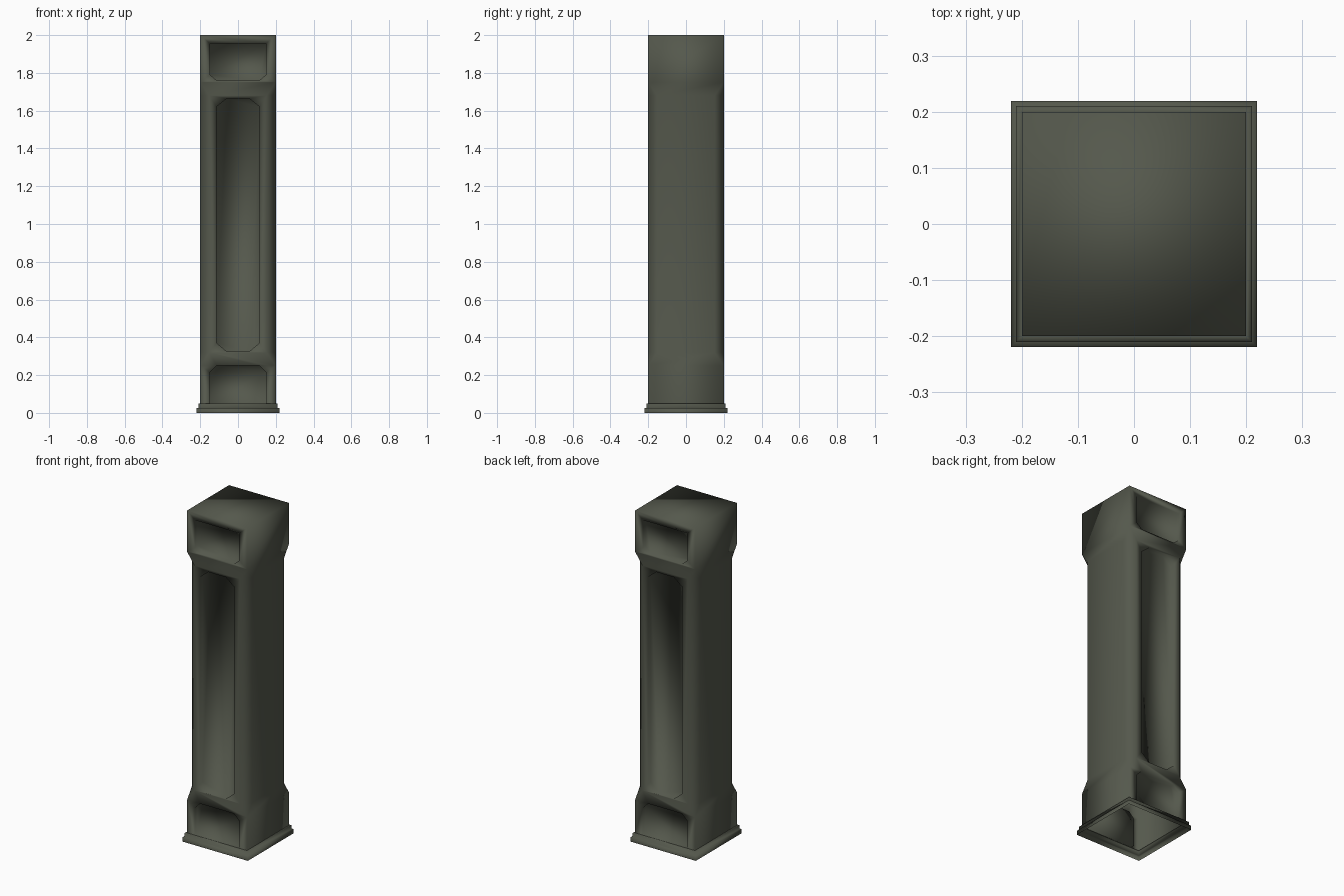
import bpy, bmesh

if "Cube" in bpy.data.objects:
    bpy.data.objects.remove(bpy.data.objects["Cube"])

stone = bpy.data.materials.new("dark olive stone")
stone.diffuse_color = (0.09, 0.098, 0.073, 1)
stone.use_nodes = True
stone.node_tree.nodes["Principled BSDF"].inputs["Base Color"].default_value = stone.diffuse_color


def make_object(name, bm):
    bmesh.ops.remove_doubles(bm, verts=bm.verts, dist=1e-5)
    bmesh.ops.recalc_face_normals(bm, faces=bm.faces)
    mesh = bpy.data.meshes.new(name)
    bm.to_mesh(mesh)
    bm.free()
    mesh.materials.append(stone)
    ob = bpy.data.objects.new(name, mesh)
    bpy.context.collection.objects.link(ob)
    return ob


def loft(bm, rings):
    """Join closed rings of points with quads; return the vertex rings."""
    vs = [[bm.verts.new(p) for p in r] for r in rings]
    n = len(vs[0])
    for a, b in zip(vs, vs[1:]):
        for i in range(n):
            j = (i + 1) % n
            bm.faces.new((a[i], a[j], b[j], b[i]))
    return vs


def octagon(r, c, z):
    """Square of half width r with corners cut by c."""
    k = r - c
    return [(r, -k, z), (r, k, z), (k, r, z), (-k, r, z),
            (-r, k, z), (-r, -k, z), (-k, -r, z), (k, -r, z)]


# Pillar body: square end blocks, shaft with chamfered corners
C = 0.048
bm = bmesh.new()
vs = loft(bm, [octagon(0.2, c, z) for c, z in
               ((0, 0), (0, 0.25), (C, 0.32), (C, 1.68), (0, 1.75), (0, 2))])
bm.faces.new(vs[0])
bm.faces.new(vs[-1])
bmesh.ops.dissolve_degenerate(bm, dist=1e-5, edges=bm.edges)
body = make_object("pillar_body", bm)


# Outline of a recessed panel: half width, z range, corner cuts
def panel(w, z0, z1, cx, cz, low, high):
    bottom = ([(-w, z0 + cz), (-w + cx, z0), (w - cx, z0), (w, z0 + cz)]
              if low else [(-w, z0), (w, z0)])
    top = ([(w, z1 - cz), (w - cx, z1), (-w + cx, z1), (-w, z1 - cz)]
           if high else [(w, z1), (-w, z1)])
    return bottom + top


# Recessed panels on front and back
DEPTH = 0.025
bm = bmesh.new()
for s in (-1, 1):
    for outline in (panel(0.148, 1.76, 1.955, 0.035, 0.03, True, False),
                    panel(0.114, 0.325, 1.665, 0.055, 0.045, True, True),
                    panel(0.148, 0.05, 0.25, 0.035, 0.035, False, True)):
        ends = loft(bm, [[(x, s * y, z) for x, z in outline]
                         for y in (0.3, 0.2 - DEPTH)])
        bm.faces.new(ends[0])
        bm.faces.new(ends[1])
cutter = make_object("panel_cutter", bm)
cutter.hide_render = True

mod = body.modifiers.new("panels", "BOOLEAN")
mod.operation = "DIFFERENCE"
mod.solver = "EXACT"
mod.object = cutter
bpy.context.view_layer.objects.active = body
body.select_set(True)
bpy.ops.object.modifier_apply(modifier=mod.name)
bpy.data.objects.remove(cutter)

# Open underside: the hollow body ends just inside the plinth
bm = bmesh.new()
bm.from_mesh(body.data)
bmesh.ops.bisect_plane(bm, geom=bm.verts[:] + bm.edges[:] + bm.faces[:],
                       plane_co=(0, 0, 0.048), plane_no=(0, 0, 1),
                       clear_inner=True)
bm.to_mesh(body.data)
bm.free()

# Stepped plinth skin around the foot
bm = bmesh.new()
loft(bm, [[(r, -r, z), (r, r, z), (-r, r, z), (-r, -r, z)] for r, z in
          ((0.2, 0.05), (0.21, 0.05), (0.21, 0.025), (0.219, 0.025), (0.219, 0))])
plinth = make_object("plinth", bm)

# Soft shading throughout
for ob in (body, plinth):
    for p in ob.data.polygons:
        p.use_smooth = True
        p.material_index = 0
